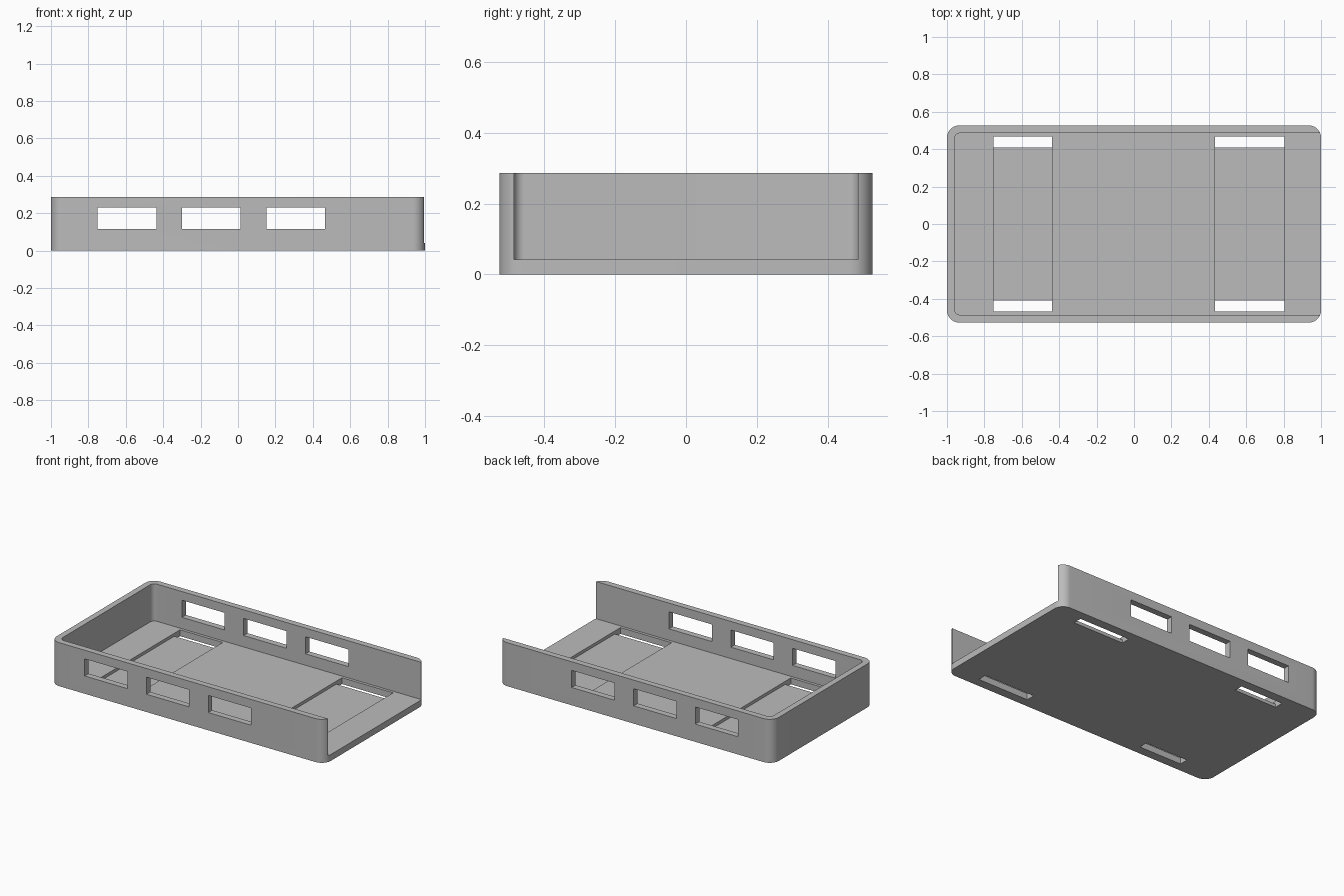
import bpy, bmesh, math

if "Cube" in bpy.data.objects:
    bpy.data.objects.remove(bpy.data.objects["Cube"], do_unlink=True)

HALF_Y, HEIGHT, FLOOR = 0.527, 0.287, 0.042

grey = bpy.data.materials.new("plain grey")
grey.use_nodes = True
colour = (0.5, 0.5, 0.5, 1)
grey.diffuse_color = colour
grey.node_tree.nodes["Principled BSDF"].inputs["Base Color"].default_value = colour


def block(name, x0, x1, y0, y1, z0, z1, radius=0, steps=12):
    """Upright box, with optional rounded vertical corners."""
    corners = [(x1, y1, -1, -1), (x0, y1, 1, -1), (x0, y0, 1, 1), (x1, y0, -1, 1)]
    outline = []
    for i, (x, y, sx, sy) in enumerate(corners):
        for k in range(steps + 1 if radius else 1):
            a = math.pi / 2 * (i + k / steps)
            outline.append((x + radius * (sx + math.cos(a)),
                            y + radius * (sy + math.sin(a))) if radius else (x, y))
    bm = bmesh.new()
    base = bm.faces.new([bm.verts.new((x, y, z0)) for x, y in outline])
    top = bmesh.ops.extrude_face_region(bm, geom=[base])["geom"]
    bmesh.ops.translate(bm, vec=(0, 0, z1 - z0),
                        verts=[v for v in top if isinstance(v, bmesh.types.BMVert)])
    bmesh.ops.recalc_face_normals(bm, faces=bm.faces)
    mesh = bpy.data.meshes.new(name)
    bm.to_mesh(mesh)
    bm.free()
    obj = bpy.data.objects.new(name, mesh)
    bpy.context.collection.objects.link(obj)
    mesh.materials.append(grey)
    return obj


# Outer body of the tray
tray = block("open_ended_tray", -1, 1, -HALF_Y, HALF_Y, 0, HEIGHT, 0.065)

# Cavity, running out through the open end
cutters = [block("cavity_cutter", -0.96, 1.2, -0.486, 0.486, FLOOR, 0.5, 0.03)]

# Three windows through both long walls
for x in (-0.75, -0.30, 0.152):
    cutters.append(block("window_cutter", x, x + 0.313, -1, 1, 0.117, 0.23))

# Shallow strap channels across the floor, with a slot at each end
for x0, x1 in ((-0.75, -0.438), (0.432, 0.805)):
    cutters.append(block("channel_cutter", x0, x1, -0.467, 0.467, 0.022, 0.08))
    for y0, y1 in ((-0.467, -0.408), (0.408, 0.467)):
        cutters.append(block("slot_cutter", x0, x1, y0, y1, -0.1, 0.07))

bpy.ops.object.select_all(action="DESELECT")
tray.select_set(True)
bpy.context.view_layer.objects.active = tray
for cutter in cutters:
    cutter.hide_render = True
    cut = tray.modifiers.new("cut", "BOOLEAN")
    cut.operation = "DIFFERENCE"
    cut.solver = "EXACT"
    cut.object = cutter
    bpy.ops.object.modifier_apply(modifier=cut.name)
    bpy.data.objects.remove(cutter, do_unlink=True)

bpy.ops.object.shade_smooth_by_angle(angle=math.radians(30))
